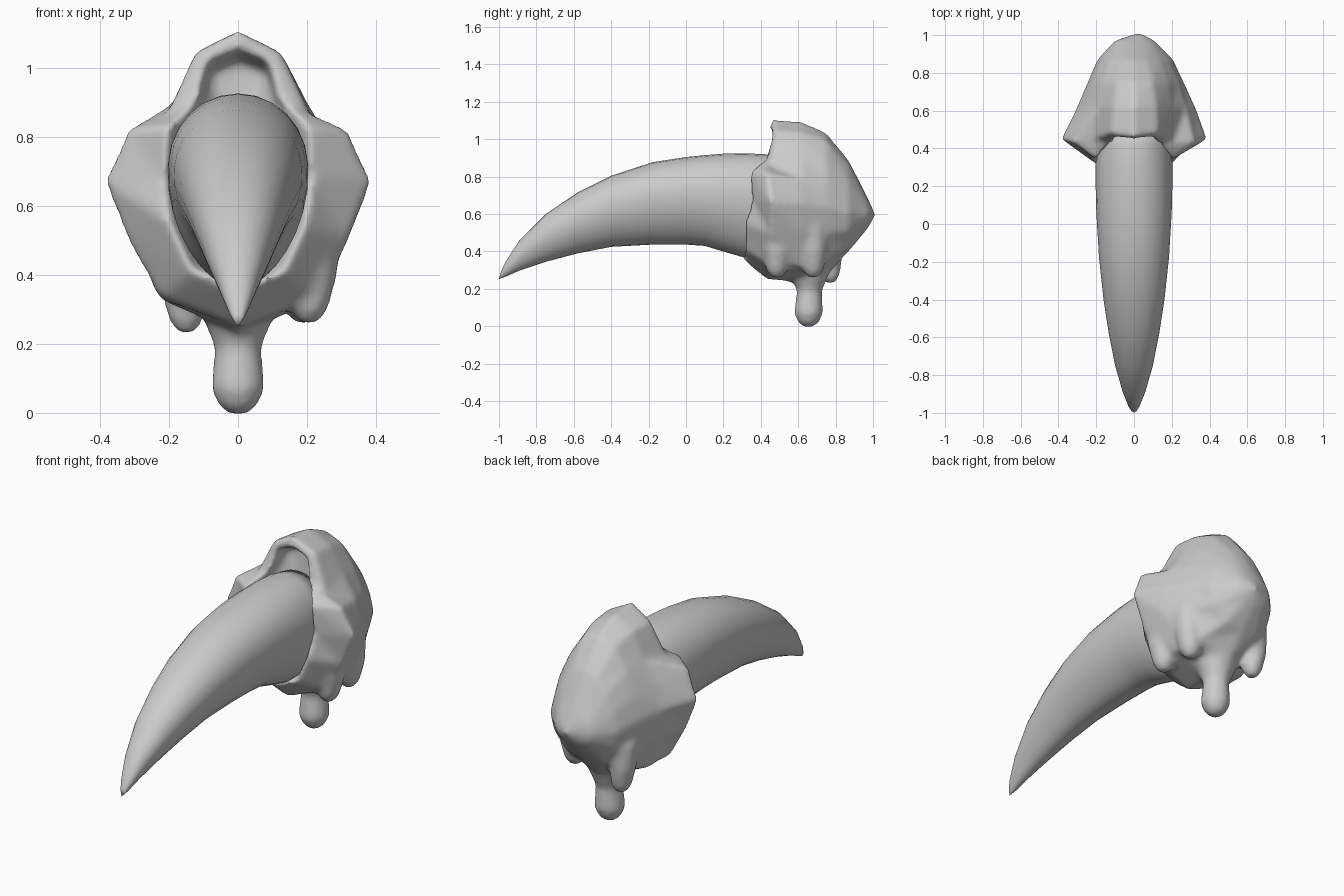
import bpy, bmesh
from math import sin, cos, pi, copysign

if "Cube" in bpy.data.objects:
    bpy.data.objects.remove(bpy.data.objects["Cube"])


def loft(name, rings, start=None, end=None):
    """Skin closed rings; ends are fanned to a point."""
    bm = bmesh.new()
    vr = [[bm.verts.new(p) for p in r] for r in rings]
    n = len(vr[0])
    for a, b in zip(vr, vr[1:]):
        for i in range(n):
            j = (i + 1) % n
            bm.faces.new((a[i], a[j], b[j], b[i]))
    for ring, tip in ((vr[0], start), (vr[-1], end)):
        if tip is None:
            tip = [sum(v.co[k] for v in ring) / n for k in range(3)]
        t = bm.verts.new(tip)
        for i in range(n):
            bm.faces.new((ring[i], ring[(i + 1) % n], t))
    bmesh.ops.recalc_face_normals(bm, faces=bm.faces)
    me = bpy.data.meshes.new(name)
    bm.to_mesh(me)
    bm.free()
    ob = bpy.data.objects.new(name, me)
    bpy.context.collection.objects.link(ob)
    for p in me.polygons:
        p.use_smooth = True
    return ob


# Curved claw: y, top z, bottom z, half width
claw_sections = [
    (-.99, .29, .257, .014), (-.965, .345, .265, .03), (-.89, .46, .298, .06),
    (-.75, .60, .345, .101), (-.58, .715, .39, .135), (-.40, .805, .425, .163),
    (-.18, .877, .437, .187), (0, .905, .437, .198), (.10, .915, .43, .203),
    (.20, .923, .40, .205), (.32, .925, .365, .205), (.42, .92, .36, .20),
    (.52, .90, .40, .18)]
rings = []
for y, top, bot, w in claw_sections:
    ring = []
    for i in range(28):
        a = 2 * pi * i / 28
        s = sin(a)
        # egg section: fuller above, narrower below
        ring.append((w * cos(a) * (1 + .16 * s) / 1.02, y,
                     (top + bot) / 2 + (top - bot) / 2 * s))
    rings.append(ring)
claw = loft("claw", rings, start=(0, -1, .252))

# Fleshy base: half outlines from crown to underside
front = [
    [(0, .57, 1.02), (.08, .56, .99), (.10, .50, .91), (.16, .43, .8),
     (.17, .42, .68), (.15, .41, .55), (.10, .40, .42), (0, .38, .40)],
    [(0, .445, 1.055), (.09, .455, 1.02), (.115, .43, .91), (.20, .34, .83),
     (.212, .35, .68), (.195, .31, .55), (.13, .31, .41), (0, .30, .36)],
    [(0, .46, 1.108), (.125, .48, 1.045), (.21, .45, .86), (.32, .43, .82),
     (.388, .45, .67), (.32, .45, .5), (.225, .44, .335), (0, .43, .25)]]
back = {
    .62: [(0, 1.095), (.12, 1.035), (.2, .9), (.275, .78), (.325, .66), (.3, .5), (.225, .32), (0, .23)],
    .75: [(0, 1.035), (.1, .995), (.18, .88), (.235, .76), (.265, .64), (.245, .5), (.18, .35), (0, .27)],
    .87: [(0, .89), (.075, .86), (.14, .79), (.185, .7), (.21, .6), (.185, .51), (.11, .42), (0, .40)],
    .97: [(0, .69), (.05, .68), (.09, .65), (.11, .61), (.11, .58), (.09, .55), (.05, .53), (0, .52)]}
halves = front + [[(x, y, z) for x, z in pts] for y, pts in back.items()]
rings = [h + [(-x * (.93 if y > .6 else 1), y, z) for x, y, z in h[-2:0:-1]] for h in halves]
base = loft("base", rings, start=(0, .55, .7), end=(.03, 1.015, .595))


# Hanging drips: x, y, z, radius from root to tip
def drip(path):
    rings = [[(x + r * cos(i * pi / 6), y + r * sin(i * pi / 6), z) for i in range(12)]
             for x, y, z, r in path]
    return loft("drip", rings)


drips = [drip([(0, .66, .42, .18), (0, .66, .29, .11), (0, .66, .19, .068),
               (0, .655, .07, .079), (0, .655, .02, .057), (0, .655, -.004, .025)])]
for x, y, z, r in [(.205, .485, .26, .057), (-.185, .485, .32, .062),
                   (.19, .68, .26, .057), (-.15, .77, .23, .052)]:
    s = copysign(1, x)
    drips.append(drip([(x + .01 * s, y - .01, z + .28, r * 1.5), (x + .01 * s, y, z + .14, r * 1.3),
                       (x, y, z + .04, r), (x, y, z, r * .5)]))

# Fuse base and drips into one soft skin
bpy.ops.object.select_all(action='DESELECT')
for o in drips + [base]:
    o.select_set(True)
bpy.context.view_layer.objects.active = base
bpy.ops.object.join()
rm = base.modifiers.new("fuse", 'REMESH')
rm.mode = 'VOXEL'
rm.voxel_size = .014
rm.use_smooth_shade = True
sm = base.modifiers.new("soften", 'SMOOTH')
sm.factor = .5
sm.iterations = 12
